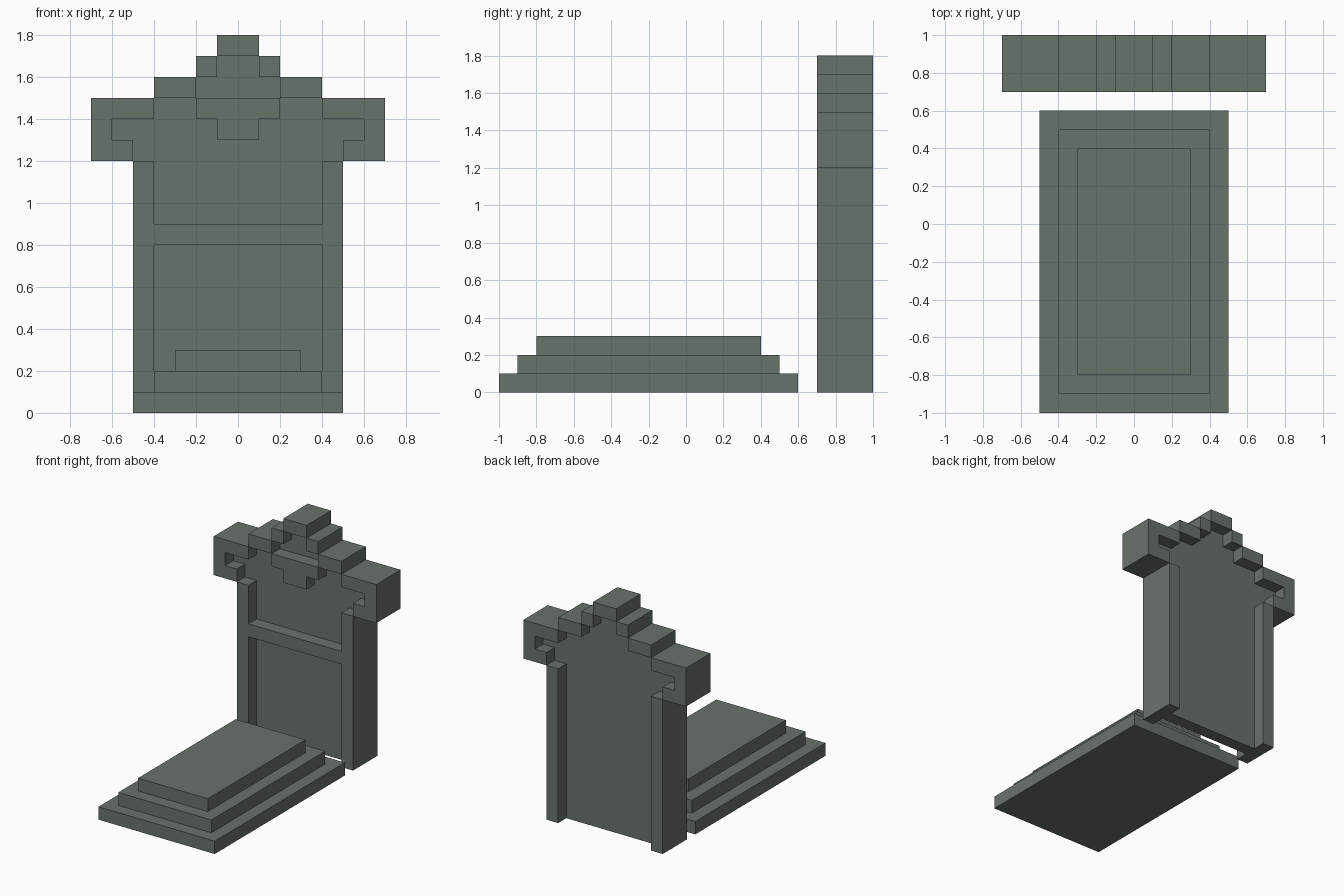
import bpy
import bmesh

default = bpy.data.objects.get("Cube")
if default:
    bpy.data.objects.remove(default, do_unlink=True)

# Single weathered stone colour
stone = bpy.data.materials.new("grey_green_stone")
colour = (0.141, 0.171, 0.147, 1.0)
stone.use_nodes = True
stone.diffuse_color = colour
bsdf = next(n for n in stone.node_tree.nodes if n.type == 'BSDF_PRINCIPLED')
bsdf.inputs["Base Color"].default_value = colour
bsdf.inputs["Roughness"].default_value = 0.9


def prism(name, outline, y0, y1, mirrored=False):
    """Extrude an (x, z) outline from y0 to y1, optionally mirrored across x."""
    bm = bmesh.new()
    face = bm.faces.new([bm.verts.new((x, y0, z)) for x, z in outline])
    extruded = bmesh.ops.extrude_face_region(bm, geom=[face])["geom"]
    bmesh.ops.translate(bm, vec=(0, y1 - y0, 0),
                        verts=[g for g in extruded if isinstance(g, bmesh.types.BMVert)])
    bmesh.ops.recalc_face_normals(bm, faces=bm.faces)
    mesh = bpy.data.meshes.new(name)
    bm.to_mesh(mesh)
    bm.free()
    mesh.materials.append(stone)
    obj = bpy.data.objects.new(name, mesh)
    bpy.context.collection.objects.link(obj)
    if mirrored:
        obj.modifiers.new("mirror", 'MIRROR').use_axis[0] = True
    return obj


def rect(x0, x1, z0, z1):
    return [(x0, z0), (x1, z0), (x1, z1), (x0, z1)]


def stepped(courses, z=0.0):
    """Symmetric stepped outline from (half width, top height) courses."""
    right = []
    for half, top in courses:
        right += [(half, z), (half, top)]
        z = top
    return right + [(-x, h) for x, h in reversed(right)]


FRONT, BACK = 0.7, 1.0

# Tiered grave slab
for i, name in enumerate(("slab_base", "slab_middle", "slab_top")):
    half, inset = 0.5 - 0.1 * i, 0.1 * i
    prism(name, rect(-half, half, 0.1 * i, 0.1 * (i + 1)), -1 + inset, 0.6 - inset)

# Thin headstone panel, recessed on both faces
prism("headstone_panel",
      stepped([(0.4, 1.2), (0.5, 1.3), (0.6, 1.4), (0.4, 1.5), (0.2, 1.6), (0.1, 1.7)]),
      0.8, 0.9)

# Raised frame: pillars, hooked arms, stepped crown
prism("frame_pillars", rect(0.4, 0.5, 0, 1.2), FRONT, BACK, True)
prism("frame_arms",
      [(0.5, 1.2), (0.7, 1.2), (0.7, 1.5), (0.4, 1.5),
       (0.4, 1.4), (0.6, 1.4), (0.6, 1.3), (0.5, 1.3)], FRONT, BACK, True)
prism("crown_lower_steps", rect(0.2, 0.4, 1.5, 1.6), FRONT, BACK, True)
prism("crown_upper_steps", rect(0.1, 0.2, 1.6, 1.7), FRONT, BACK, True)
prism("crown_cap", rect(-0.1, 0.1, 1.7, 1.8), FRONT, BACK)

# Front details: crossbar and stepped pendant ornament
prism("front_crossbar", rect(-0.4, 0.4, 0.8, 0.9), FRONT, 0.8)
prism("front_pendant", stepped([(0.1, 1.4), (0.2, 1.5)], 1.3), FRONT, 0.8)
